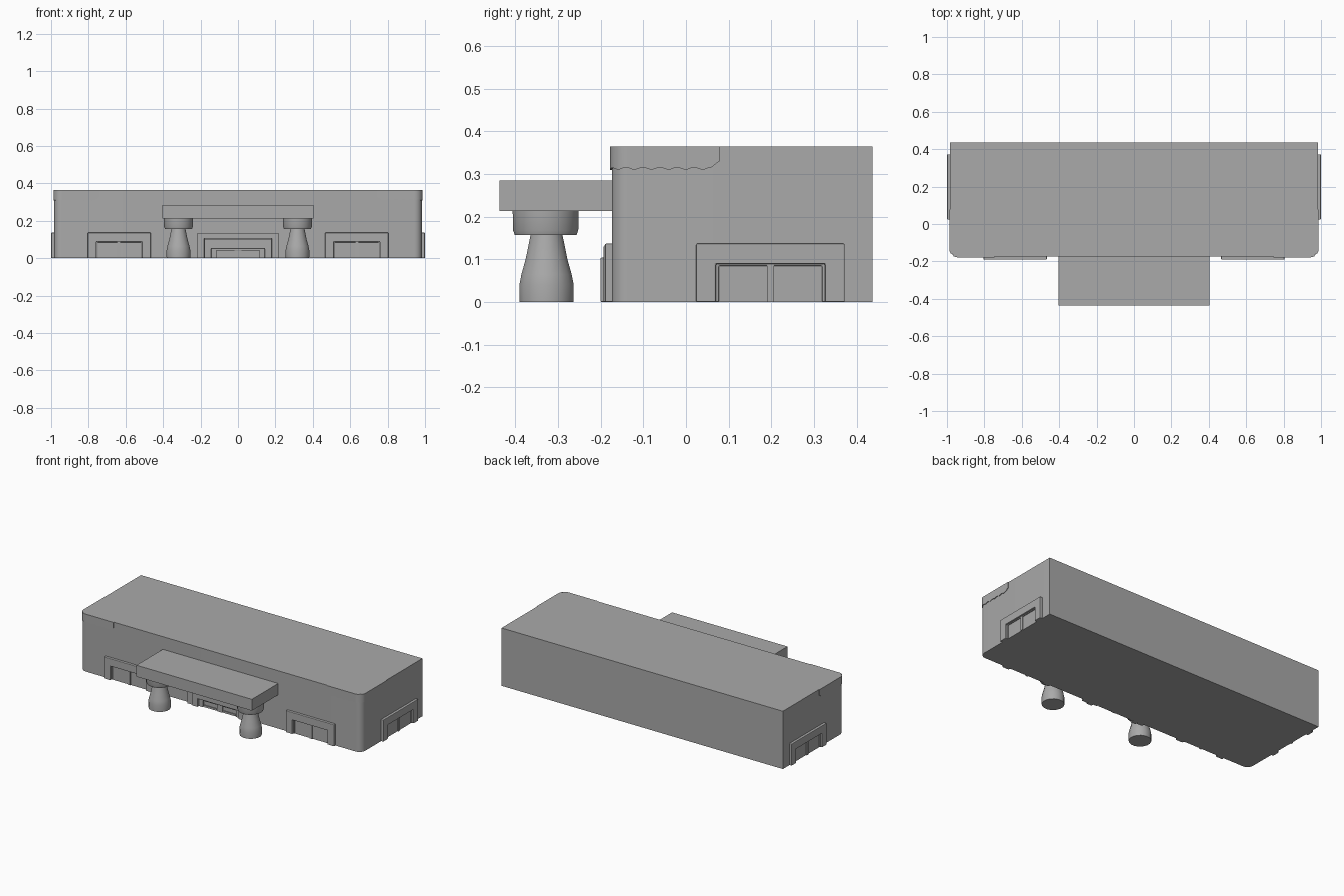
import bpy, bmesh, math
from mathutils import Matrix, Vector

cube = bpy.data.objects.get("Cube")
if cube:
    bpy.data.objects.remove(cube, do_unlink=True)

grey = bpy.data.materials.new("plain grey")
grey.use_nodes = True
grey.diffuse_color = (0.4, 0.4, 0.4, 1)
grey.node_tree.nodes["Principled BSDF"].inputs["Base Color"].default_value = (0.4, 0.4, 0.4, 1)

HALF, FRONT, BACK, TOP = 0.983, -0.174, 0.437, 0.365
CORNER = 0.04


def finish(name, bm, matrix=Matrix(), smooth=False):
    bmesh.ops.recalc_face_normals(bm, faces=bm.faces)
    mesh = bpy.data.meshes.new(name)
    bm.to_mesh(mesh)
    bm.free()
    mesh.materials.append(grey)
    ob = bpy.data.objects.new(name, mesh)
    bpy.context.collection.objects.link(ob)
    ob.matrix_world = matrix
    if smooth:
        bpy.ops.object.select_all(action='DESELECT')
        ob.select_set(True)
        bpy.context.view_layer.objects.active = ob
        bpy.ops.object.shade_smooth_by_angle(angle=math.radians(35))
    return ob


def prism(name, points, offset, matrix=Matrix(), smooth=False):
    """Extrude a flat outline by an offset."""
    bm = bmesh.new()
    face = bm.faces.new([bm.verts.new(p) for p in points])
    new = bmesh.ops.extrude_face_region(bm, geom=[face])["geom"]
    bmesh.ops.translate(bm, vec=Vector(offset), verts=[v for v in new if isinstance(v, bmesh.types.BMVert)])
    return finish(name, bm, matrix, smooth)


def box(name, x0, x1, y0, y1, z0, z1, matrix=Matrix()):
    return prism(name, [(x0, y0, z0), (x1, y0, z0), (x1, y1, z0), (x0, y1, z0)], (0, 0, z1 - z0), matrix)


def arch(name, half, height, leg, lintel, depth, matrix):
    """Square surround open at the ground, standing out from a wall."""
    inner, top = half - leg, height - lintel
    outline = [(-half, 0), (-half, height), (half, height), (half, 0),
               (inner, 0), (inner, top), (-inner, top), (-inner, 0)]
    ob = prism(name, [(x, 0.004, z) for x, z in outline], (0, -depth - 0.004, 0), matrix)
    bevel = ob.modifiers.new("soft edges", 'BEVEL')
    bevel.width, bevel.segments = 0.003, 2


def corner_arc(radius):
    """Points round the front left corner, from the front to the side."""
    cx, cy = HALF - CORNER, FRONT + CORNER
    return [(cx + radius * math.sin(a), cy - radius * math.cos(a))
            for a in (math.pi / 2 * i / 8 for i in range(9))]


# Main block with rounded front corners
arc = corner_arc(CORNER)
plan = arc + [(HALF, BACK), (-HALF, BACK)] + [(-x, y) for x, y in reversed(arc)]
prism("main_block", [(x, y, 0) for x, y in plan], (0, 0, TOP), smooth=True)

# Porch roof
box("porch_roof", -0.403, 0.403, -0.437, FRONT + 0.01, 0.213, 0.285)


# Porch columns with round capitals
def lathe(name, profile, sides, x, y):
    bm = bmesh.new()
    rings = [[bm.verts.new((r * math.cos(a), r * math.sin(a), z))
              for a in (2 * math.pi * (i + 0.5) / sides for i in range(sides))] for r, z in profile]
    for low, high in zip(rings, rings[1:]):
        for i in range(sides):
            j = (i + 1) % sides
            bm.faces.new((low[i], low[j], high[j], high[i]))
    bm.faces.new(rings[0])
    bm.faces.new(rings[-1])
    finish(name, bm, Matrix.Translation((x, y, 0)), smooth=True)


for side, label in ((1, "left"), (-1, "right")):
    lathe(label + "_column", [(0.064, 0), (0.065, 0.04), (0.06, 0.065), (0.05, 0.1), (0.038, 0.158)],
          16, side * 0.318, -0.327)
    lathe(label + "_capital", [(0.073, 0.157), (0.077, 0.168), (0.078, 0.214)], 24, side * 0.318, -0.329)


# Windows: surround, sash rails and centre bar on each wall
def window(name, half, matrix):
    arch(name + "_surround", half, 0.137, 0.046, 0.048, 0.016, matrix)
    arch(name + "_sash", half - 0.045, 0.092, 0.008, 0.007, 0.006, matrix)
    box(name + "_bar", -0.008, 0.008, -0.006, 0.004, 0, 0.088, matrix)


for side, label in ((1, "left"), (-1, "right")):
    window(label + "_front_window", 0.169, Matrix.Translation((side * 0.635, FRONT, 0)))
    turn = Matrix.Rotation(side * math.pi / 2, 4, 'Z')
    window(label + "_side_window", 0.174, Matrix.Translation((side * HALF, 0.198, 0)) @ turn)

# Entrance: nested surrounds and a pair of low doors
wall = Matrix.Translation((0, FRONT, 0))
arch("entrance_outer_surround", 0.22, 0.133, 0.04, 0.028, 0.019, wall)
arch("entrance_inner_surround", 0.18, 0.104, 0.037, 0.052, 0.027, wall)
arch("door_frame", 0.143, 0.053, 0.028, 0.012, 0.012, wall)
box("door_post", -0.018, 0.018, -0.008, 0.004, 0, 0.045, wall)
for side, label in ((1, "left"), (-1, "right")):
    box(label + "_door_panel", side * 0.066 - 0.042, side * 0.066 + 0.042, -0.005, 0.004, 0, 0.012, wall)


# Scalloped trim wrapped round the top front corners
def trim(name, side):
    outer = corner_arc(CORNER + 0.004)
    xs, ye = 0.745, 0.078
    path = [(xs + (outer[0][0] - xs) * i / 40, outer[0][1]) for i in range(40)] + outer
    path += [(outer[-1][0], outer[-1][1] + (ye - outer[-1][1]) * i / 40) for i in range(1, 41)]
    bm = bmesh.new()
    columns, run = [], 0
    for i, (x, y) in enumerate(path):
        if i:
            run += math.dist(path[i - 1], path[i])
        end = min(math.dist((x, y), path[0]), math.dist((x, y), path[-1]))
        low = 0.309 + 0.006 * abs(math.sin(run * math.pi / 0.04)) + 0.02 * max(0, 1 - end / 0.018)
        inner = Vector((min(x, HALF - 0.006), max(y, FRONT + 0.006)))
        columns.append([bm.verts.new((side * p[0], p[1], z))
                        for p, z in (((x, y), TOP), ((x, y), low), (inner, low), (inner, TOP))])
    for a, b in zip(columns, columns[1:]):
        for k in range(4):
            n = (k + 1) % 4
            bm.faces.new((a[k], a[n], b[n], b[k]))
    bm.faces.new(columns[0])
    bm.faces.new(columns[-1])
    finish(name, bm, smooth=True)


trim("left_scalloped_trim", 1)
trim("right_scalloped_trim", -1)
